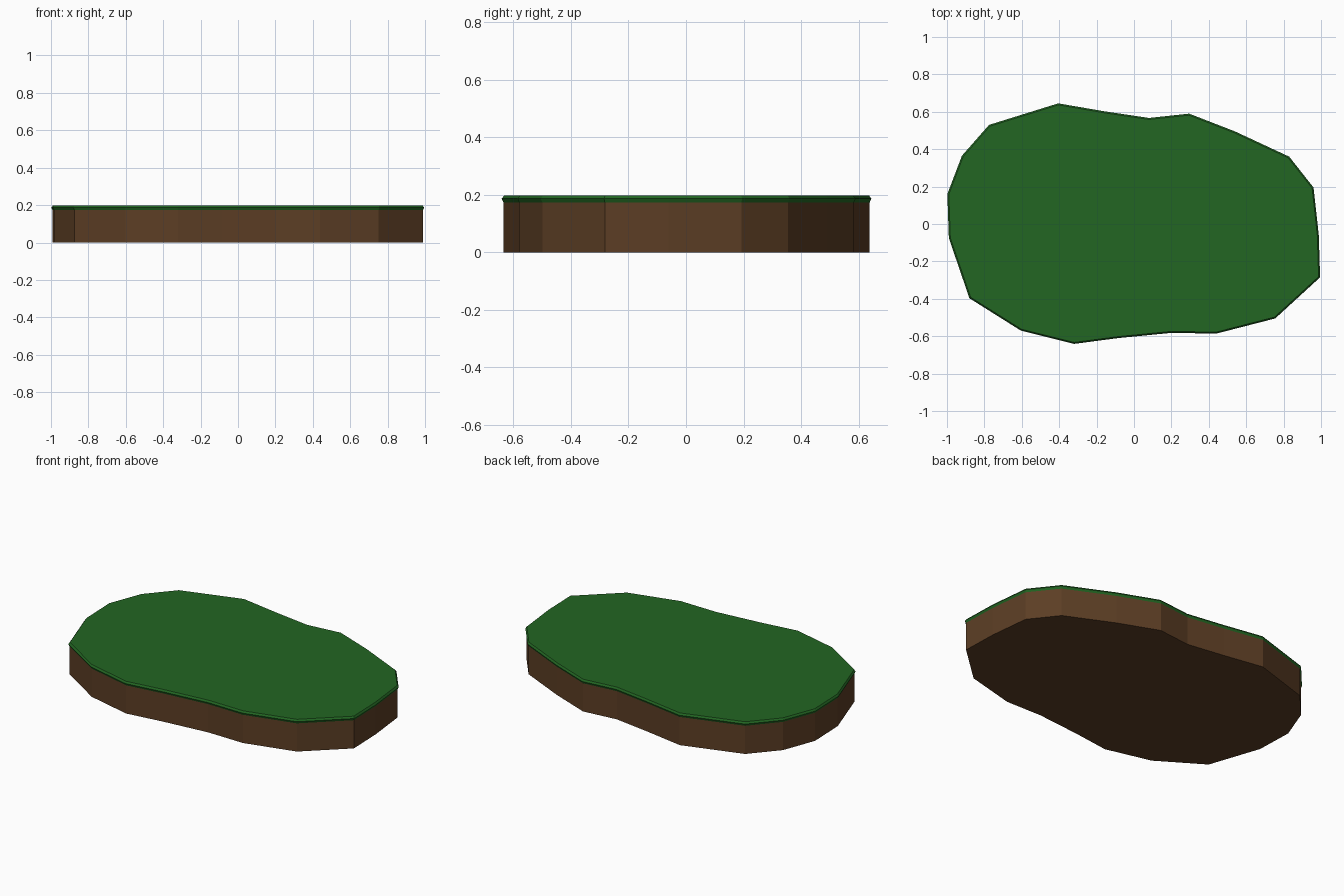
import bpy, bmesh
from mathutils import Vector

if "Cube" in bpy.data.objects:
    bpy.data.objects.remove(bpy.data.objects["Cube"])

# Irregular outline of the island, counter-clockwise, at its widest rim
OUTLINE = [(0.995, -0.285), (0.988, -0.06), (0.96, 0.195), (0.83, 0.36), (0.54, 0.495),
           (0.295, 0.59), (0.08, 0.567), (-0.155, 0.602), (-0.405, 0.645), (-0.775, 0.53),
           (-0.92, 0.365), (-0.998, 0.16), (-0.99, -0.075), (-0.88, -0.397), (-0.605, -0.57),
           (-0.32, -0.641), (-0.085, -0.61), (0.20, -0.582), (0.44, -0.586), (0.755, -0.505)]


def material(name, colour):
    m = bpy.data.materials.new(name)
    m.diffuse_color = (*colour, 1)
    m.use_nodes = True
    m.node_tree.nodes["Principled BSDF"].inputs["Base Color"].default_value = m.diffuse_color
    return m


def inset(points, d):
    """Move every edge of the outline inwards by d."""
    out = []
    for i, p in enumerate(points):
        a, b, c = Vector(points[i - 1]), Vector(p), Vector(points[(i + 1) % len(points)])
        e1, e2 = (b - a).normalized(), (c - b).normalized()
        n1, n2 = Vector((-e1.y, e1.x)), Vector((-e2.y, e2.x))
        out.append(b + (n1 + n2) * d / (1 + n1.dot(n2)))
    return out


def slab(name, levels, mat):
    """Stack outline rings given as (z, inset), closed top and bottom."""
    bm = bmesh.new()
    rings = [[bm.verts.new((p.x, p.y, z)) for p in inset(OUTLINE, d)] for z, d in levels]
    for lo, hi in zip(rings, rings[1:]):
        for i in range(len(lo)):
            j = (i + 1) % len(lo)
            bm.faces.new((lo[i], lo[j], hi[j], hi[i]))
    bm.faces.new(rings[0][::-1])
    bm.faces.new(rings[-1])
    me = bpy.data.meshes.new(name)
    bm.to_mesh(me)
    bm.free()
    me.materials.append(mat)
    bpy.context.collection.objects.link(bpy.data.objects.new(name, me))


# Earth base with straight sides
slab("earth_base", [(0, 0.006), (0.174, 0.006)], material("earth brown", (0.107, 0.048, 0.018)))
# Grass cap with a pointed, bulging rim
slab("grass_cap", [(0.174, 0.006), (0.187, 0), (0.198, 0.008)],
     material("grass green", (0.016, 0.133, 0.016)))
